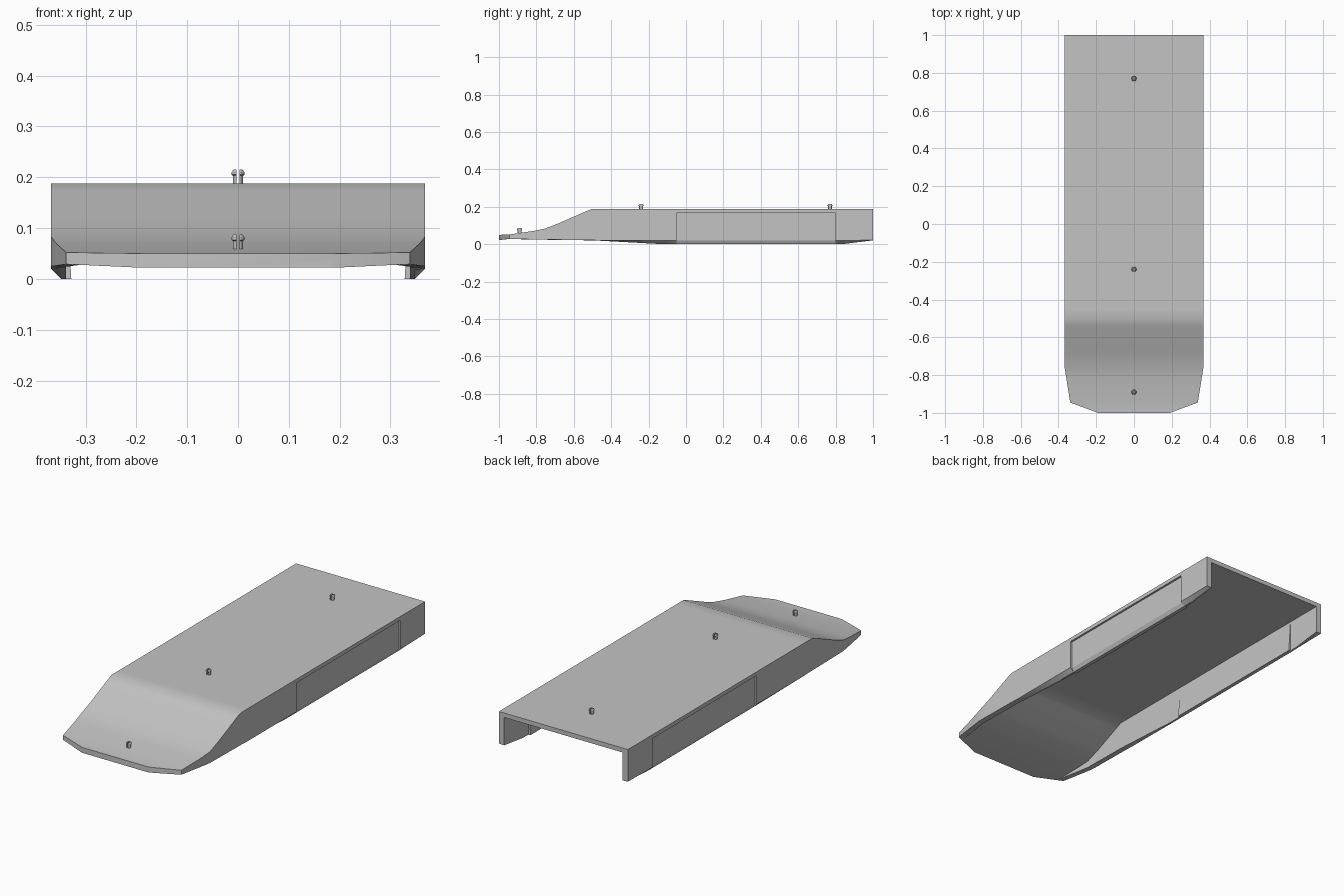
import bpy, bmesh, math

if "Cube" in bpy.data.objects:
    bpy.data.objects.remove(bpy.data.objects["Cube"], do_unlink=True)

grey = bpy.data.materials.new("light grey")
grey.use_nodes = True
COLOUR = (0.55, 0.55, 0.55, 1)
grey.diffuse_color = COLOUR
grey.node_tree.nodes["Principled BSDF"].inputs["Base Color"].default_value = COLOUR


def make_object(name, bm):
    bmesh.ops.remove_doubles(bm, verts=bm.verts, dist=1e-5)
    bmesh.ops.dissolve_degenerate(bm, edges=bm.edges, dist=1e-5)
    bmesh.ops.recalc_face_normals(bm, faces=bm.faces)
    mesh = bpy.data.meshes.new(name)
    bm.to_mesh(mesh)
    bm.free()
    mesh.materials.append(grey)
    obj = bpy.data.objects.new(name, mesh)
    bpy.context.collection.objects.link(obj)
    bpy.ops.object.select_all(action="DESELECT")
    obj.select_set(True)
    bpy.context.view_layer.objects.active = obj
    bpy.ops.object.shade_smooth_by_angle(angle=math.radians(25))
    return obj


def loft(bm, loops):
    rings = [[bm.verts.new(p) for p in loop] for loop in loops]
    for a, b in zip(rings, rings[1:]):
        for i in range(len(a)):
            j = (i + 1) % len(a)
            bm.faces.new((a[i], a[j], b[j], b[i]))
    bm.faces.new(rings[0])
    bm.faces.new(rings[-1])


def section(y, half, top, ceiling, edge, ridge, inset):
    """U-shaped cross-section; inset pushes the side panel inwards."""
    panel = min(0.168, top - 0.01)
    side = [(half, top), (half, panel), (half - inset, panel), (half - inset, edge),
            (half - 0.02, ridge), (half - 0.03 - inset, ridge), (half - 0.03, ceiling)]
    return [(x, y, z) for x, z in side] + [(-x, y, z) for x, z in reversed(side)]


# Hollow body, lofted from back to front
W, T, C = 0.368, 0.188, 0.165
stations = [
    (1.0, W, T, C, 0.022, 0.021, 0),
    (0.85, W, T, C, 0.02, 0.002, 0),
    (0.8, W, T, C, 0.02, 0, 0),
    (0.8, W, T, C, 0.02, 0, 0.01),
    (-0.05, W, T, C, 0.02, 0, 0.01),
    (-0.05, W, T, C, 0.02, 0, 0),
    (-0.12, W, T, C, 0.02, 0, 0),
    (-0.45, W, T, C, 0.02, 0.018, 0),
    (-0.505, W, T, C, 0.022, 0.021, 0),
    (-0.54, W, 0.174, 0.15, 0.022, 0.021, 0),
    (-0.68, W, 0.112, 0.088, 0.024, 0.023, 0),
    (-0.755, W, 0.083, 0.06, 0.025, 0.024, 0),
    (-0.82, 0.358, 0.07, 0.047, 0.026, 0.025, 0),
    (-0.945, 0.338, 0.052, 0.028, 0.029, 0.028, 0),
    (-1.0, 0.19, 0.05, 0.022, 0.022, 0.022, 0),
]
bm = bmesh.new()
loft(bm, [section(*s) for s in stations])
make_object("ramp_body", bm)


# Split clip pegs, each made of two half-round prongs
def prong(bm, side, y, base):
    profile = [(0.01, 0), (0.01, 0.016), (0.013, 0.018), (0.013, 0.022), (0.009, 0.028)]
    loops = []
    for radius, height in profile:
        arc = [math.pi * (i / 8 - 0.5) for i in range(9)]
        loops.append([(side * (0.0025 + (radius - 0.0025) * math.cos(a)),
                       y + radius * math.sin(a), base + height) for a in arc])
    loft(bm, loops)


for name, y, base in (("back_peg", 0.77, T - 0.001),
                      ("middle_peg", -0.24, T - 0.001),
                      ("front_peg", -0.89, 0.059)):
    bm = bmesh.new()
    for side in (-1, 1):
        prong(bm, side, y, base)
    make_object(name, bm)
